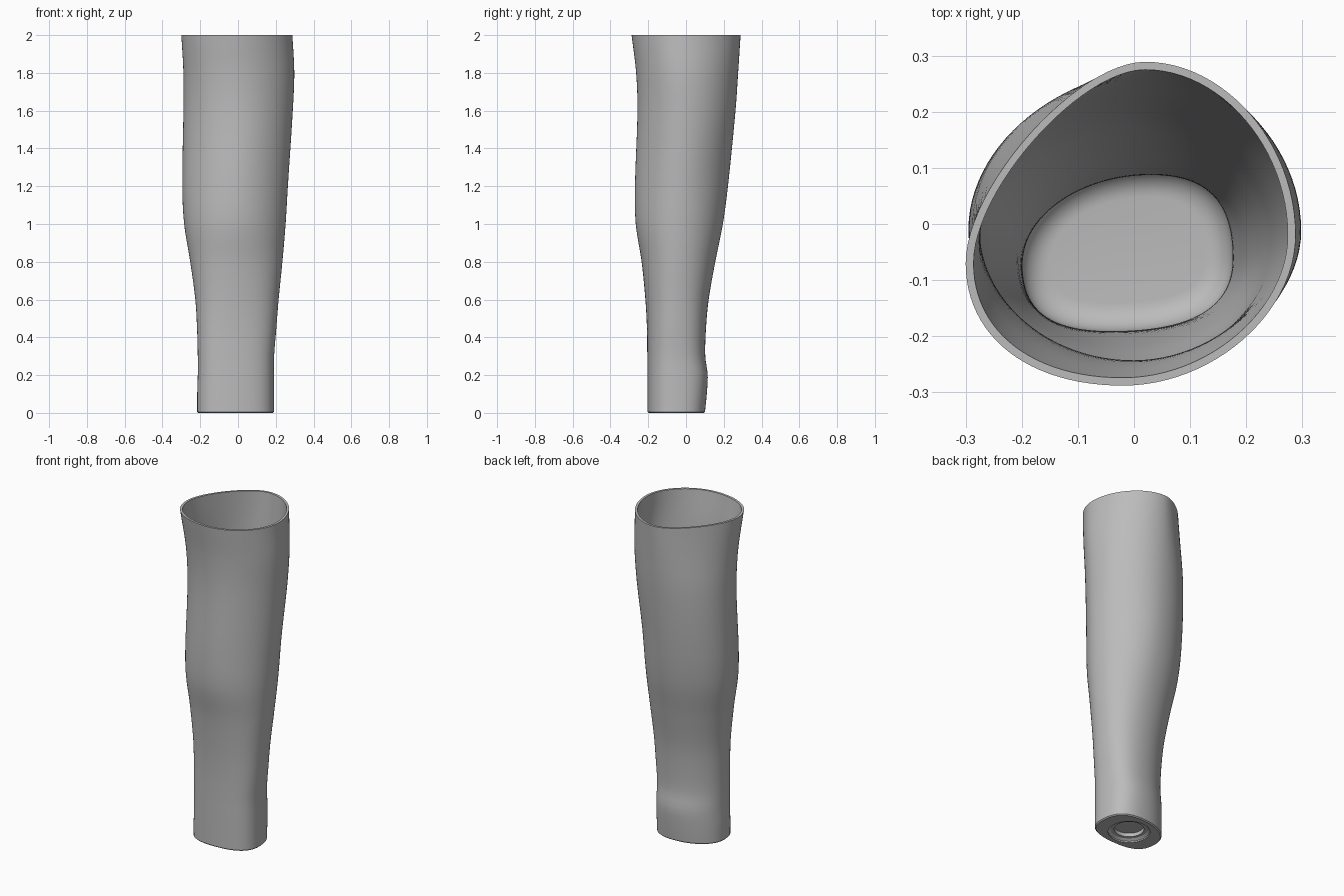
import bpy
import bmesh
from math import sin, cos, pi
from mathutils import Vector

cube = bpy.data.objects.get("Cube")
if cube:
    bpy.data.objects.remove(cube, do_unlink=True)

SEGMENTS_PER_QUARTER = 24
OUTER_STEPS = 64
WALL = 0.014
FLOOR = 0.08
FILLET = 0.05
HEIGHT = 2.0

# Outline extents by height: z, x min, x max, y min, y max
EXTENTS = [
    (0.0, -.216, .190, -.205, .100),
    (0.1, -.216, .190, -.205, .110),
    (0.2, -.213, .190, -.205, .115),
    (0.3, -.213, .191, -.205, .102),
    (0.45, -.217, .203, -.207, .106),
    (0.6, -.226, .215, -.215, .120),
    (0.8, -.253, .235, -.235, .155),
    (1.0, -.285, .252, -.266, .195),
    (1.2, -.295, .264, -.270, .222),
    (1.6, -.289, .290, -.257, .262),
    (1.8, -.289, .298, -.264, .276),
    (2.0, -.300, .288, -.288, .289),
]

# Where each extreme sits, then corner fullness:
# z, y of left, y of right, x of front, x of back, four corners
CORNERS = [
    (0.0, -.06, -.07, -.04, .03, .68, .58, .70, .68),
    (0.4, -.06, -.07, -.04, .03, .66, .54, .68, .66),
    (1.2, -.03, -.01, -.01, .00, .52, .55, .56, .50),
    (1.6, -.01, -.01, .00, .01, .54, .54, .55, .50),
    (2.0, -.02, -.07, -.02, .02, .53, .38, .60, .52),
]


def slope(table, i, col):
    a, b = table[max(i - 1, 0)], table[min(i + 1, len(table) - 1)]
    return (b[col] - a[col]) / (b[0] - a[0])


def sample(table, z):
    """Smoothly interpolate every column of a table at height z."""
    i = 0
    while i < len(table) - 2 and z > table[i + 1][0]:
        i += 1
    a, b = table[i], table[i + 1]
    span = b[0] - a[0]
    t = (z - a[0]) / span
    s = t * t * (3 - 2 * t)
    return [a[c] + (b[c] - a[c]) * s
            + span * t * (1 - t) * ((1 - t) * slope(table, i, c) - t * slope(table, i + 1, c))
            for c in range(1, len(a))]


def section(z, inset=0.0, height=None):
    """Closed outline made of four curved quarters between the extremes."""
    x0, x1, y0, y1 = sample(EXTENTS, z)
    y_left, y_right, x_front, x_back, *full = sample(CORNERS, z)
    x0, x1, y0, y1 = x0 + inset, x1 - inset, y0 + inset, y1 - inset
    ends = [Vector((x1, y_left)), Vector((x_back, y1)),
            Vector((x0, y_right)), Vector((x_front, y0))]
    tips = [Vector((x1, y1)), Vector((x0, y1)), Vector((x0, y0)), Vector((x1, y0))]
    ring = []
    for q in range(4):
        a, d, tip, k = ends[q], ends[(q + 1) % 4], tips[q], full[q]
        b, c = a.lerp(tip, k), d.lerp(tip, k)
        for j in range(SEGMENTS_PER_QUARTER):
            t = j / SEGMENTS_PER_QUARTER
            u = 1 - t
            p = a * u**3 + b * 3 * u * u * t + c * 3 * u * t * t + d * t**3
            ring.append((p.x, p.y, z if height is None else height))
    return ring


def circle(radius, z):
    n = SEGMENTS_PER_QUARTER * 4
    return [(-.01 + radius * cos(2 * pi * i / n),
             -.055 + radius * sin(2 * pi * i / n), z) for i in range(n)]


# Stepped round recess underneath, then the base edge
rings = [circle(.083, .04), circle(.083, .018), circle(.102, .018),
         circle(.117, .008), circle(.117, 0),
         section(0, .006), section(.006)]

# Outer wall
for i in range(1, OUTER_STEPS + 1):
    rings.append(section(HEIGHT * i / OUTER_STEPS))

# Inner wall, from the rim down to the floor fillet
low = FLOOR + FILLET
for i in range(OUTER_STEPS + 1):
    rings.append(section(HEIGHT + (low - HEIGHT) * i / OUTER_STEPS, WALL))

# Rounded floor edge
for i in range(1, 9):
    a = pi / 2 * i / 8
    rings.append(section(low, WALL + FILLET * (1 - cos(a)), low - FILLET * sin(a)))

# Loft all rings into one closed shell
bm = bmesh.new()
loops = [[bm.verts.new(p) for p in ring] for ring in rings]
for lower, upper in zip(loops, loops[1:]):
    for i in range(len(lower)):
        j = (i + 1) % len(lower)
        bm.faces.new((lower[i], lower[j], upper[j], upper[i]))
bm.faces.new(list(reversed(loops[0])))
bm.faces.new(loops[-1])
bmesh.ops.recalc_face_normals(bm, faces=bm.faces)

mesh = bpy.data.meshes.new("hollow_sleeve")
bm.to_mesh(mesh)
bm.free()
sleeve = bpy.data.objects.new("hollow_sleeve", mesh)
bpy.context.collection.objects.link(sleeve)

# Plain grey material
grey = bpy.data.materials.new("plain grey")
grey.use_nodes = True
colour = (.5, .5, .5, 1)
grey.diffuse_color = colour
grey.node_tree.nodes["Principled BSDF"].inputs["Base Color"].default_value = colour
mesh.materials.append(grey)

bpy.ops.object.select_all(action='DESELECT')
sleeve.select_set(True)
bpy.context.view_layer.objects.active = sleeve
bpy.ops.object.shade_smooth_by_angle(angle=pi / 6)
